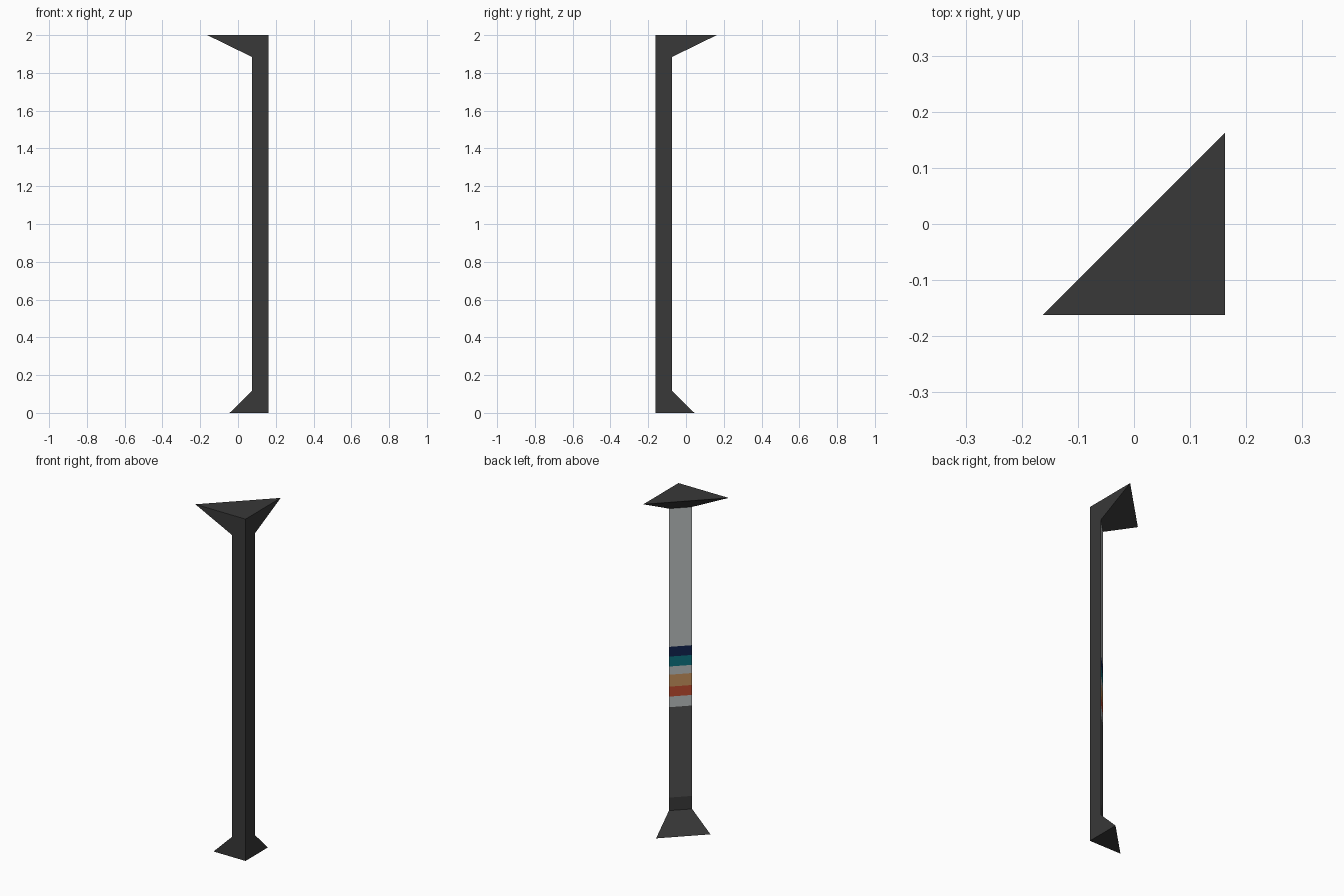
import bpy, bmesh

if "Cube" in bpy.data.objects:
    bpy.data.objects.remove(bpy.data.objects["Cube"])

CORNER = 0.1625            # vertical right-angle edge sits at (CORNER, -CORNER)
SHAFT, FOOT, CAP = 0.088, 0.207, 0.325   # leg lengths of the triangular sections
Z_FOOT, Z_CAP = 0.117, 1.884


def material(name, rgb):
    m = bpy.data.materials.new(name)
    m.diffuse_color = (*rgb, 1)
    m.use_nodes = True
    m.node_tree.nodes["Principled BSDF"].inputs["Base Color"].default_value = m.diffuse_color
    return m


charcoal = material("charcoal", (0.040, 0.040, 0.040))
dark_grey = material("dark grey", (0.080, 0.080, 0.080))
light_grey = material("light grey", (0.49, 0.515, 0.515))
orange_red = material("burnt orange", (0.52, 0.070, 0.028))
tan = material("tan", (0.56, 0.28, 0.11))
teal = material("teal", (0.004, 0.17, 0.21))
navy = material("navy", (0.005, 0.016, 0.077))


def triangle_loft(name, sections, bands=None, close_bottom=False, close_top=False):
    """Loft right triangles (z, leg); bands colour the diagonal face of each span."""
    mats = [charcoal]
    bm = bmesh.new()
    rings = []
    for z, leg in sections:
        rings.append([bm.verts.new(p) for p in (
            (CORNER - leg, -CORNER, z),
            (CORNER, -CORNER, z),
            (CORNER, -CORNER + leg, z))])
    for i, (a, b) in enumerate(zip(rings, rings[1:])):
        for j in range(3):
            k = (j + 1) % 3
            f = bm.faces.new((a[j], a[k], b[k], b[j]))
            if bands and j == 2:                 # diagonal side
                if bands[i] not in mats:
                    mats.append(bands[i])
                f.material_index = mats.index(bands[i])
    if close_bottom:
        bm.faces.new(rings[0][::-1])
    if close_top:
        bm.faces.new(rings[-1])
    mesh = bpy.data.meshes.new(name)
    bm.to_mesh(mesh)
    bm.free()
    for m in mats:
        mesh.materials.append(m)
    ob = bpy.data.objects.new(name, mesh)
    bpy.context.collection.objects.link(ob)
    return ob


# flared foot
triangle_loft("foot", [(0, FOOT), (Z_FOOT, SHAFT)], close_bottom=True)

# shaft, striped on its diagonal face
heights = [Z_FOOT, 0.193, 0.722, 0.784, 0.842, 0.912, 0.960, 1.018, 1.075, Z_CAP]
stripes = [charcoal, dark_grey, light_grey, orange_red, tan,
           light_grey, teal, navy, light_grey]
triangle_loft("shaft", [(z, SHAFT) for z in heights], stripes)

# wide flared cap
triangle_loft("cap", [(Z_CAP, SHAFT), (2.0, CAP)], close_top=True)
